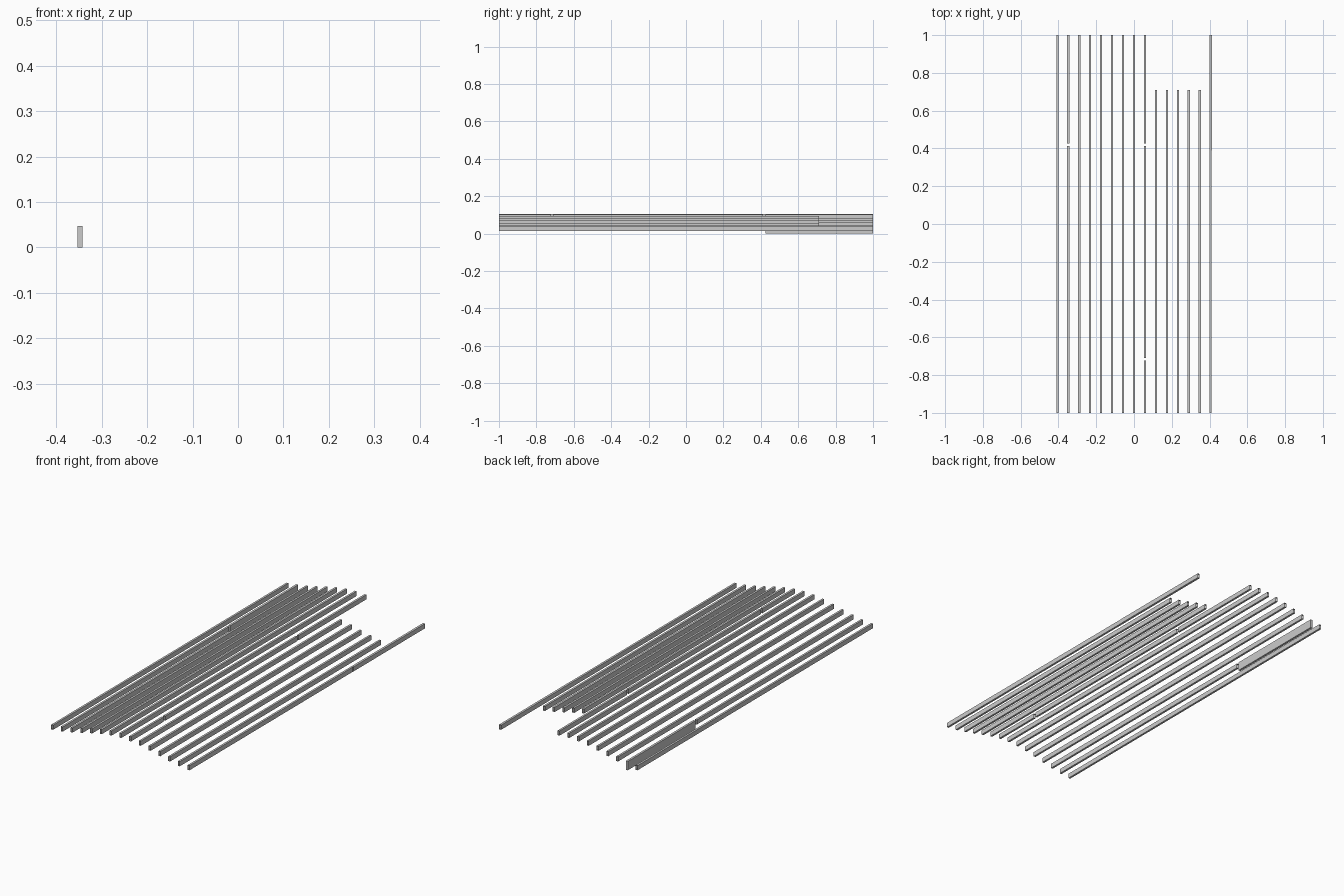
import bpy, bmesh, math

if "Cube" in bpy.data.objects:
    bpy.data.objects.remove(bpy.data.objects["Cube"])

PITCH, WIDTH, HEIGHT = 0.058, 0.011, 0.025


def base_z(i):
    # gentle bell-shaped camber across the row of beams
    u = i / 7
    bell = 0.5 * (1 + math.cos(math.pi * u))
    return 0.015 + 0.065 * (0.8 * bell + 0.2 * (1 - u * u))


def beam(name, x0, x1, y0, y1, z0, z1, capped=False):
    # rectangular tube along y, open at the ends unless capped
    bm = bmesh.new()
    corners = [(x0, z0), (x1, z0), (x1, z1), (x0, z1)]
    near = [bm.verts.new((x, y0, z)) for x, z in corners]
    far = [bm.verts.new((x, y1, z)) for x, z in corners]
    for k in range(4):
        n = (k + 1) % 4
        bm.faces.new((near[k], near[n], far[n], far[k]))
    if capped:
        bm.faces.new(near[::-1])
        bm.faces.new(far)
    bm.normal_update()
    mesh = bpy.data.meshes.new(name)
    bm.to_mesh(mesh)
    bm.free()
    obj = bpy.data.objects.new(name, mesh)
    bpy.context.collection.objects.link(obj)


# lengths of the beams that are not full length or are split by gaps
spans = {i: [(-1, 0.71)] for i in range(2, 7)}
spans[-6] = [(-1, 0.413)]
spans[1] = [(-1, -0.722), (-0.71, 0.413), (0.425, 1)]
spans[7] = [(-1, 0.39)]

# cambered row of long beams
for i in range(-7, 8):
    x, z = i * PITCH, base_z(i)
    for n, (y0, y1) in enumerate(spans.get(i, [(-1, 1)])):
        beam(f"beam_{i + 8}_{n + 1}", x - WIDTH / 2, x + WIDTH / 2,
             y0, y1, z, z + HEIGHT)

# rear length of the outer right beam, a hair wider
x, z = 7 * PITCH, base_z(7)
beam("outer_beam_rear", x - WIDTH / 2, x + WIDTH / 2 + 0.001, 0.39, 1, z, z + HEIGHT)

# deep closed panel at the rear left
x = -6 * PITCH
beam("deep_panel", x - 0.006, x + 0.006, 0.425, 1, 0, 0.047, capped=True)
